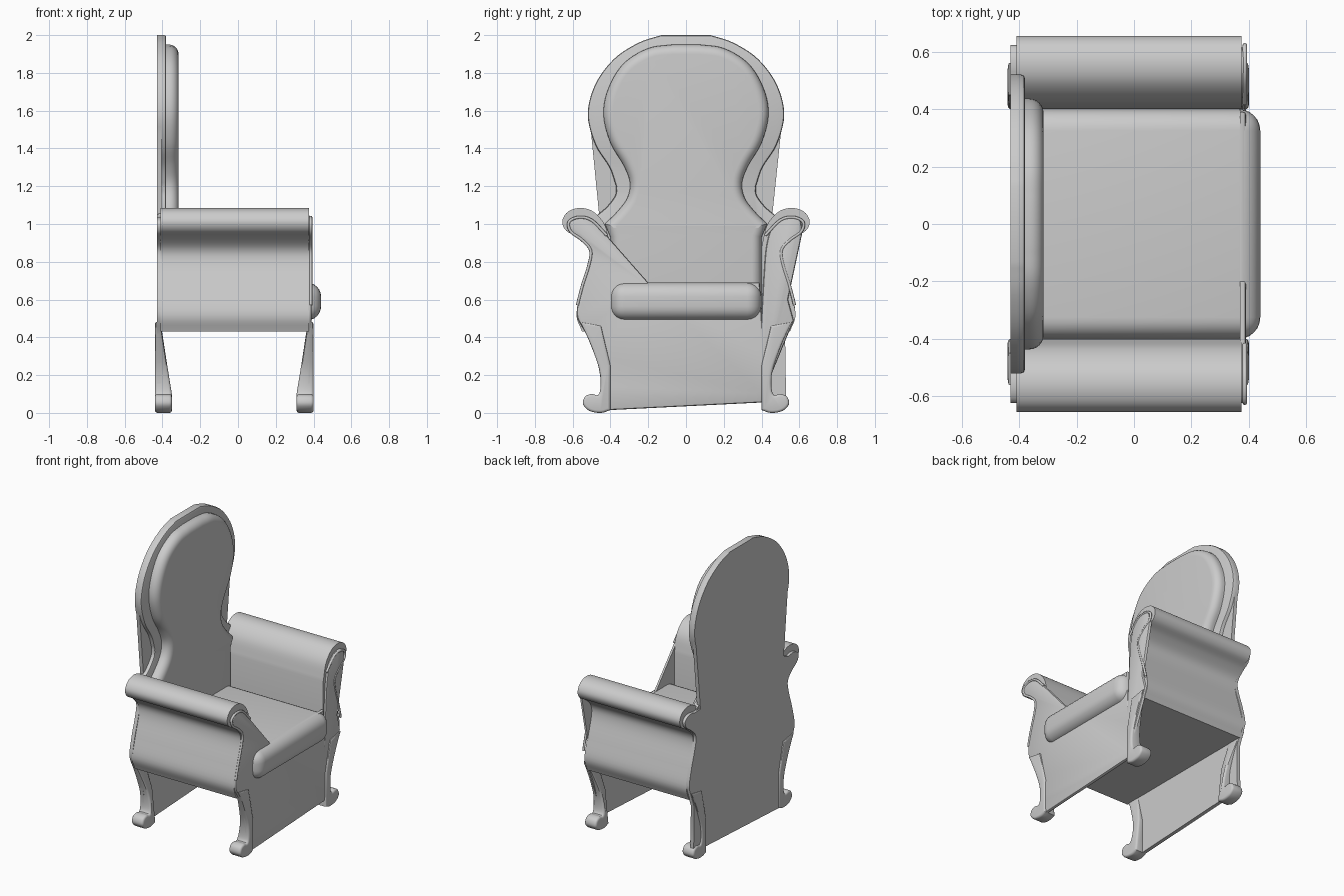
import bpy
import bmesh
import math
from mathutils import Vector

cube = bpy.data.objects.get("Cube")
if cube:
    bpy.data.objects.remove(cube, do_unlink=True)

grey = bpy.data.materials.new("plain grey")
grey.use_nodes = True
grey.diffuse_color = (0.6, 0.6, 0.6, 1)
grey.node_tree.nodes["Principled BSDF"].inputs["Base Color"].default_value = (0.6, 0.6, 0.6, 1)


def curve(points, steps=5):
    """Smooth open path through the points."""
    p = [Vector(q) for q in points]
    p = [2 * p[0] - p[1]] + p + [2 * p[-1] - p[-2]]
    out = []
    for a, b, c, d in zip(p, p[1:], p[2:], p[3:]):
        for i in range(steps):
            t = i / steps
            out.append(0.5 * (2 * b + (c - a) * t + (2 * a - 5 * b + 4 * c - d) * t * t
                              + (3 * b - a - 3 * c + d) * t ** 3))
    return [tuple(v) for v in out] + [tuple(points[-1])]


def flip(points):
    return [(-y, z) for y, z in reversed(points)]


def finish(bm, name, angle=35):
    bmesh.ops.recalc_face_normals(bm, faces=bm.faces)
    mesh = bpy.data.meshes.new(name)
    bm.to_mesh(mesh)
    bm.free()
    mesh.materials.append(grey)
    obj = bpy.data.objects.new(name, mesh)
    bpy.context.collection.objects.link(obj)
    bpy.ops.object.select_all(action='DESELECT')
    obj.select_set(True)
    bpy.context.view_layer.objects.active = obj
    bpy.ops.object.shade_smooth_by_angle(angle=math.radians(angle))
    return obj


def plate(name, outline, back, front, bevel=0.0, segments=2, both=False, reshape=None):
    """Extrude a y-z outline along x and round its cap edges."""
    bm = bmesh.new()
    rear = [bm.verts.new((back, y, z)) for y, z in outline]
    fore = [bm.verts.new((front, y, z)) for y, z in outline]
    caps = [bm.faces.new(fore), bm.faces.new(rear)]
    n = len(outline)
    for i in range(n):
        j = (i + 1) % n
        bm.faces.new((rear[i], rear[j], fore[j], fore[i]))
    bmesh.ops.recalc_face_normals(bm, faces=bm.faces)
    if bevel:
        edges = {e for f in (caps if both else caps[:1]) for e in f.edges}
        bmesh.ops.bevel(bm, geom=list(edges), offset=bevel, segments=segments,
                        profile=0.5, affect='EDGES', clamp_overlap=False)
    if reshape:
        for v in bm.verts:
            v.co.x = reshape(v.co)
    return finish(bm, name)


def box(name, low, high, bevel=0.0):
    bm = bmesh.new()
    bmesh.ops.create_cube(bm, size=1)
    for v in bm.verts:
        v.co = [(a + b) / 2 + c * (b - a) for a, b, c in zip(low, high, v.co)]
    if bevel:
        bmesh.ops.bevel(bm, geom=bm.edges[:], offset=bevel, segments=6,
                        profile=0.5, affect='EDGES')
    return finish(bm, name)


# Rolled arms
arm = [(0.40, 0.43)] + curve([(0.40, 0.88), (0.43, 0.995), (0.49, 1.065), (0.56, 1.085),
                              (0.625, 1.065), (0.655, 1.015), (0.635, 0.965), (0.57, 0.925),
                              (0.515, 0.865), (0.51, 0.79), (0.55, 0.65), (0.58, 0.52),
                              (0.55, 0.43)])
plate("left_arm", arm, -0.41, 0.375)
plate("right_arm", flip(arm), -0.41, 0.375)

# Seat
box("seat_base", (-0.41, -0.5, 0.43), (0.375, 0.5, 0.52))
box("seat_cushion", (-0.41, -0.4, 0.49), (0.44, 0.4, 0.69), 0.075)

# Edge of the side, from ankle up to the rolled arm end
side = curve([(-0.45, 0.1), (-0.455, 0.2), (-0.48, 0.3), (-0.53, 0.42), (-0.578, 0.52),
              (-0.555, 0.65), (-0.515, 0.78), (-0.505, 0.86), (-0.55, 0.915), (-0.61, 0.96),
              (-0.62, 1.01), (-0.57, 1.035), (-0.5, 1.02), (-0.42, 0.94)])

# Front panel
far_side = [(0.39, 0.69), (0.40, 0.52)] + curve([
    (0.41, 0.7), (0.425, 0.88), (0.46, 0.99), (0.53, 1.04), (0.6, 1.03), (0.615, 0.95)])
plate("front_panel",
      [(-0.4, 0.015)] + side + [(-0.2, 0.69)] + far_side
      + [(0.54, 0.6), (0.57, 0.49), (0.41, 0.1), (0.4, 0.055)],
      0.37, 0.39, 0.012)

# Raised strip around each arm end
for name, sign in (("right_arm_trim", 1), ("left_arm_trim", -1)):
    path = side[len(side) // 3:]
    data = bpy.data.curves.new(name, 'CURVE')
    data.dimensions = '3D'
    data.bevel_depth = 0.008
    data.bevel_resolution = 2
    line = data.splines.new('POLY')
    line.points.add(len(path) - 1)
    for point, (y, z) in zip(line.points, path):
        point.co = (0.386, sign * y, z, 1)
    data.materials.append(grey)
    bpy.context.collection.objects.link(bpy.data.objects.new(name, data))

# Back board: a thin sheet with a thicker waisted frame on it
crown = curve([(-0.37, 1.2), (-0.405, 1.3), (-0.48, 1.42), (-0.52, 1.58), (-0.48, 1.74),
               (-0.38, 1.875), (-0.25, 1.96), (-0.13, 2.0)])
crown_straight = [p for p in crown if p[1] > 1.45]
plate("back_sheet",
      [(-0.4, 0.015)] + side[:-6] + [(-0.46, 1.05)] + crown_straight
      + flip(crown_straight) + [(0.455, 1.03)] + flip(side[20:-6])
      + [(0.525, 0.38), (0.53, 0.07), (0.4, 0.055)],
      -0.43, -0.405)
waist = curve([(-0.48, 1.04), (-0.42, 1.09), (-0.375, 1.15), (-0.37, 1.2)])[:-1]
frame = [(-0.48, 0.45)] + waist + crown
plate("back_frame", frame + flip(frame), -0.42, -0.38, 0.012)

# Padded back
pad = [(-0.40, 0.55), (-0.40, 0.93)] + curve([
    (-0.43, 1.0), (-0.36, 1.07), (-0.31, 1.14), (-0.297, 1.22), (-0.33, 1.31), (-0.4, 1.43),
    (-0.437, 1.58), (-0.41, 1.72), (-0.33, 1.85), (-0.2, 1.93), (-0.07, 1.95)])
plate("back_cushion", pad + flip(pad), -0.415, -0.315, 0.05, 6)

# Legs with outward curled feet, thinner toward the seat
leg = curve([(-0.40, 0.015), (-0.45, 0.0), (-0.51, 0.01), (-0.545, 0.045), (-0.535, 0.085),
             (-0.5, 0.1), (-0.465, 0.095), (-0.452, 0.14), (-0.457, 0.22), (-0.485, 0.31),
             (-0.53, 0.42), (-0.56, 0.48)], 4) + [(-0.45, 0.46), (-0.40, 0.25)]


def taper(anchor):
    def move(co):
        t = min(max((co.z - 0.1) / 0.36, 0), 1)
        return anchor + (co.x - anchor) * (1 - 0.65 * t)
    return move


for place, back, front, anchor in (("front", 0.31, 0.40, 0.40), ("back", -0.44, -0.35, -0.44)):
    plate(place + "_right_leg", leg, back, front, 0.014, 3, True, taper(anchor))
    plate(place + "_left_leg", flip(leg), back, front, 0.014, 3, True, taper(anchor))
